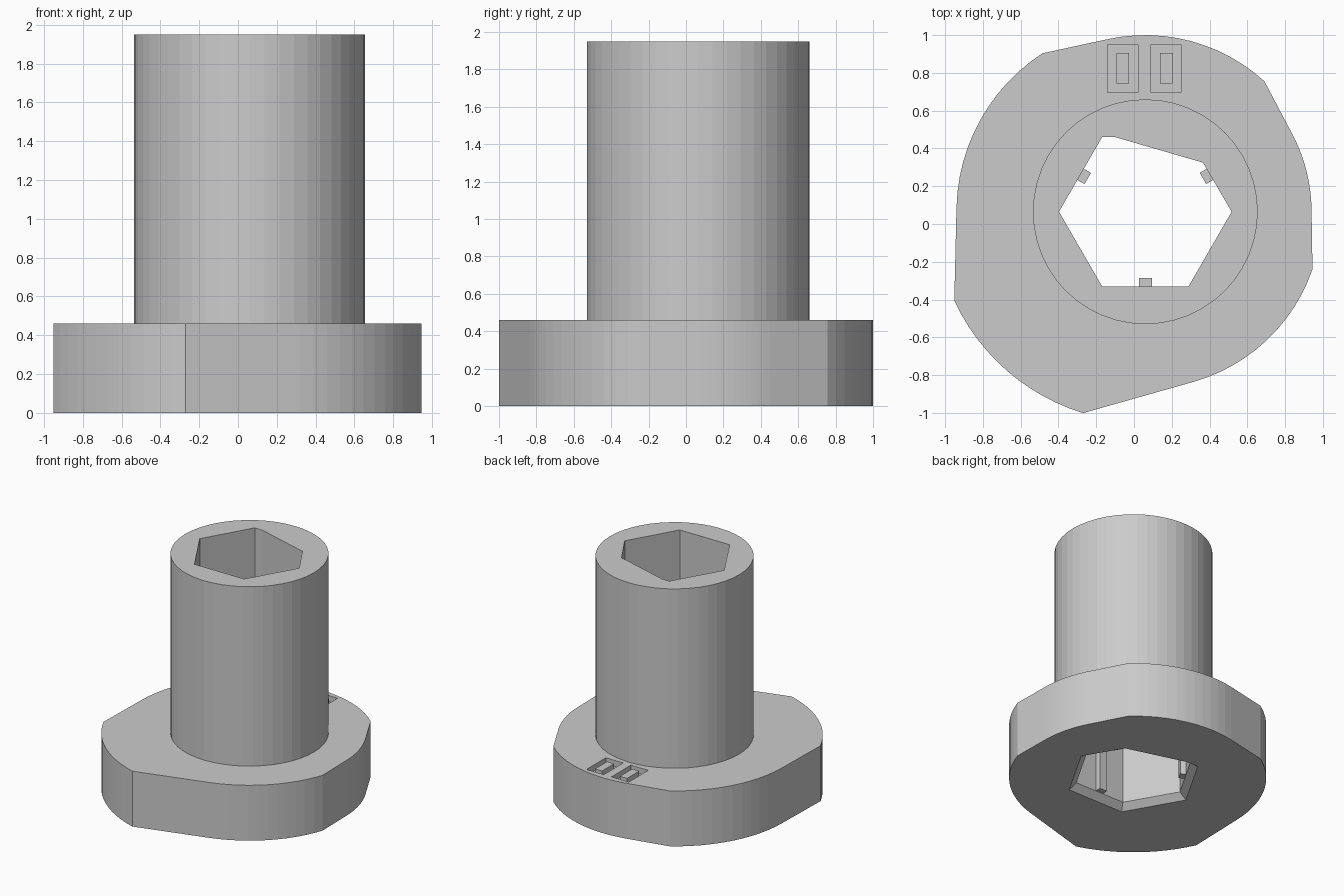
import bpy, bmesh, math
from mathutils import Vector, Matrix

if "Cube" in bpy.data.objects:
    bpy.data.objects.remove(bpy.data.objects["Cube"])

CX, CY = 0.06, 0.065          # axis of the tube and bore
BASE_H, TOP = 0.46, 1.95
TUBE_R = 0.595

grey = bpy.data.materials.new("plain grey")
grey.use_nodes = True
grey.diffuse_color = (0.6, 0.6, 0.6, 1)
grey.node_tree.nodes["Principled BSDF"].inputs["Base Color"].default_value = (0.6, 0.6, 0.6, 1)


def loft(name, stations):
    """Closed solid through (z, outline) stations, outlines anticlockwise."""
    bm = bmesh.new()
    rings = [[bm.verts.new((p[0], p[1], z)) for p in pts] for z, pts in stations]
    for low, high in zip(rings, rings[1:]):
        n = len(low)
        for i in range(n):
            j = (i + 1) % n
            bm.faces.new((low[i], low[j], high[j], high[i]))
    bm.faces.new(rings[0][::-1])
    bm.faces.new(rings[-1])
    mesh = bpy.data.meshes.new(name)
    bm.to_mesh(mesh)
    bm.free()
    mesh.materials.append(grey)
    obj = bpy.data.objects.new(name, mesh)
    bpy.context.collection.objects.link(obj)
    return obj


def prism(name, pts, z0, z1):
    return loft(name, [(z0, pts), (z1, pts)])


def combine(target, tool, operation):
    """Apply one boolean and remove the tool."""
    tool.hide_render = True
    mod = target.modifiers.new("combine", 'BOOLEAN')
    mod.object, mod.operation, mod.solver = tool, operation, 'EXACT'
    deps = bpy.context.evaluated_depsgraph_get()
    mesh = bpy.data.meshes.new_from_object(target.evaluated_get(deps))
    target.modifiers.clear()
    target.data = mesh
    bpy.data.objects.remove(tool)


def polar(r, deg):
    a = math.radians(deg)
    return Vector((CX + r * math.cos(a), CY + r * math.sin(a)))


def arc(r, start, end, steps):
    return [polar(r, start + (end - start) * i / steps) for i in range(steps + 1)]


def rect(x0, x1, y0, y1):
    return [(x0, y0), (x1, y0), (x1, y1), (x0, y1)]


def grow(pts, d):
    """Offset a convex anticlockwise outline outward by d."""
    out = []
    for i, p in enumerate(pts):
        e1, e2 = (p - pts[i - 1]).normalized(), (pts[(i + 1) % len(pts)] - p).normalized()
        n1, n2 = Vector((e1.y, -e1.x)), Vector((e2.y, -e2.x))
        out.append(p + (n1 + n2) * d / (1 + n1.dot(n2)))
    return out


# Stepped cam foot: concentric arcs of different radii joined by tangent flats
outline = []
for r, start, end in ((0.88, 1, 28), (0.935, 47.6, 102), (1.0, 123, 178.6),
                      (1.116, 205, 252.8), (0.936, 286, 341)):
    outline += arc(r, start, end, 12)
body = prism("flanged_tube", outline, 0, BASE_H)

# Round tube
tube = prism("tube_tool", arc(TUBE_R, 0, 352.5, 47), 0.2, TOP)
combine(body, tube, 'UNION')

# Six-sided bore with one corner cut off and a flared mouth underneath
bore = [polar(0.457, a) for a in (120, 180, 240, 300, 360)]
bore += [Vector((0.365, 0.325)), Vector((-0.1, 0.46))]
combine(body, loft("bore_tool", [(-0.05, grow(bore, 0.1)), (0.05, bore), (TOP + 0.1, bore)]),
        'DIFFERENCE')

# Two rectangular pockets with raised islands
for x in (-0.14, 0.09):
    combine(body, prism("pocket_tool", rect(x, x + 0.16, 0.695, 0.95), BASE_H - 0.05, BASE_H + 0.1),
            'DIFFERENCE')
    combine(body, prism("island_tool", rect(x + 0.048, x + 0.113, 0.745, 0.905),
                        BASE_H - 0.1, BASE_H), 'UNION')

# Grip ribs on alternate bore walls
for name, angle in (("front_rib", 270), ("left_rib", 30), ("right_rib", 150)):
    rib = prism(name, rect(0.352, 0.415, -0.034, 0.034), 0.055, 0.8)
    rib.data.transform(Matrix.Translation((CX, CY, 0)) @ Matrix.Rotation(math.radians(angle), 4, 'Z'))
